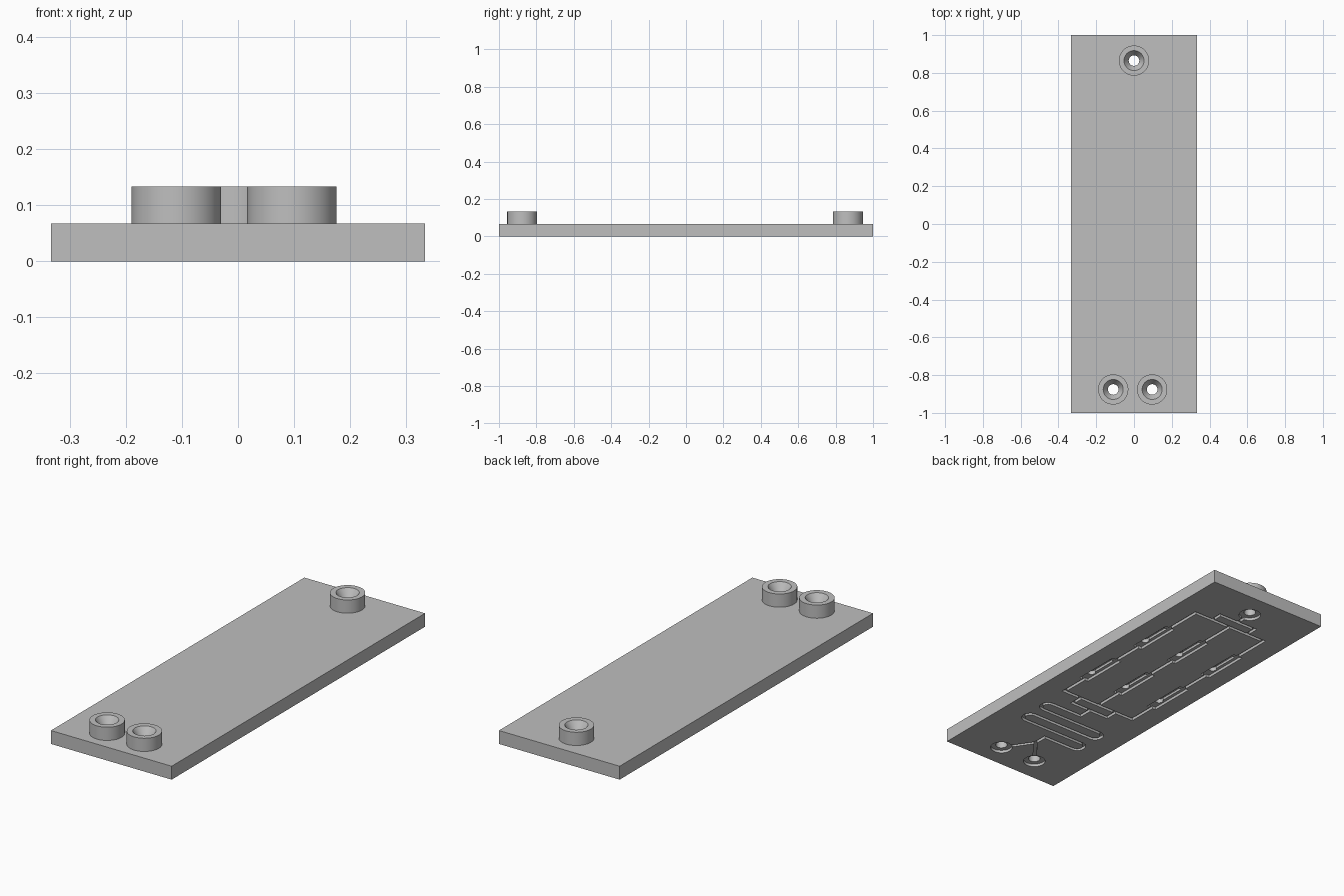
import bpy, bmesh, math
from mathutils import Vector

cube = bpy.data.objects.get("Cube")
if cube:
    bpy.data.objects.remove(cube)

THICK = 0.067          # plate thickness
TOP = 0.133            # top of the ports
WIDTH = 0.016          # channel width
DEPTH = 0.014          # channel depth
HOLE = 0.028           # port bore radius
PORTS = {"left_inlet_port": (0.096, -0.876),
         "right_inlet_port": (-0.11, -0.876),
         "outlet_port": (0, 0.865)}

grey = bpy.data.materials.new("plain_grey")
grey.use_nodes = True
grey.diffuse_color = (0.52, 0.52, 0.52, 1)
grey.node_tree.nodes["Principled BSDF"].inputs["Base Color"].default_value = (0.52, 0.52, 0.52, 1)


def make_object(name, bm):
    bmesh.ops.recalc_face_normals(bm, faces=bm.faces[:])
    mesh = bpy.data.meshes.new(name)
    bm.to_mesh(mesh)
    bm.free()
    mesh.materials.append(grey)
    obj = bpy.data.objects.new(name, mesh)
    bpy.context.collection.objects.link(obj)
    return obj


def activate(obj):
    bpy.ops.object.select_all(action='DESELECT')
    obj.select_set(True)
    bpy.context.view_layer.objects.active = obj


def raise_faces(bm, faces, depth):
    """Turn flat faces below the plate into a solid reaching the given depth."""
    new = bmesh.ops.extrude_face_region(bm, geom=faces, use_keep_orig=True)["geom"]
    for v in new:
        if isinstance(v, bmesh.types.BMVert):
            v.co.z = depth


def channel(bm, path, width=WIDTH, depth=DEPTH):
    """Ribbon of constant width along a path, made solid."""
    pts = [Vector(p) for p in path]
    pts[0] += (pts[0] - pts[1]).normalized() * WIDTH / 2
    pts[-1] += (pts[-1] - pts[-2]).normalized() * WIDTH / 2
    pairs = []
    for i, p in enumerate(pts):
        a = (p - pts[i - 1]).normalized() if i else (pts[1] - p).normalized()
        b = (pts[i + 1] - p).normalized() if i < len(pts) - 1 else a
        t = (a + b).normalized()
        n = Vector((-t.y, t.x)) * width / 2 / max(t.dot(a), 0.5)
        pairs.append([bm.verts.new((q.x, q.y, -0.02)) for q in (p + n, p - n)])
    faces = [bm.faces.new((p[0], p[1], q[1], q[0])) for p, q in zip(pairs, pairs[1:])]
    raise_faces(bm, faces, depth)


def disc(bm, x, y, radius, depth, sides=48):
    ring = [bm.verts.new((x + radius * math.cos(k * math.tau / sides),
                          y + radius * math.sin(k * math.tau / sides), -0.02))
            for k in range(sides)]
    raise_faces(bm, [bm.faces.new(ring)], depth)


# Everything carved from the underside
bm = bmesh.new()

# Port wells and through holes
for x, y in PORTS.values():
    disc(bm, x, y, 0.052, DEPTH)
    disc(bm, x, y, HOLE, THICK + 0.02)

# Inlet arms meeting in a Y
for x, y in list(PORTS.values())[:2]:
    channel(bm, [(x, y), (0, -0.735)])

# Serpentine mixer with round turns
pitch, reach = 1 / 15, 0.175
path = [(0, -0.735), (0, -10 * pitch)]
for turn in range(4):
    side = -1 if turn % 2 == 0 else 1
    mid = (turn - 9.5) * pitch
    for k in range(13):
        a = -math.pi / 2 + k * math.pi / 12
        path.append((side * (reach + pitch / 2 * math.cos(a)), mid + pitch / 2 * math.sin(a)))
path += [(0, -6 * pitch), (0, -0.33)]
channel(bm, path)

# Splitting and joining trees
for outer, inner in ((-0.33, -0.267), (0.773, 0.713)):
    channel(bm, [(-0.108, inner), (-0.108, outer), (0.108, outer), (0.108, inner)])
    channel(bm, [(-0.212, inner), (0.212, inner)])
channel(bm, [(0, 0.773), PORTS["outlet_port"]])

# Three lanes, each with two chambers holding a pit and a slot
for x in (-0.212, 0, 0.212):
    channel(bm, [(x, -0.267), (x, 0.713)])
    for y in (0, 0.4):
        channel(bm, [(x, y - 0.115), (x, y + 0.115)], 0.052)
        channel(bm, [(x, y - 0.065), (x, y + 0.08)], 0.02, 0.026)
        disc(bm, x, y - 0.065, 0.019, 0.034, 24)
cutter = make_object("channel_cutter", bm)
cutter.hide_render = True

# Plate
bm = bmesh.new()
bmesh.ops.create_cube(bm, size=1)
for v in bm.verts:
    v.co = (v.co.x * 0.667, v.co.y * 2, (v.co.z + 0.5) * THICK)
plate = make_object("plate", bm)
cut = plate.modifiers.new("channels", 'BOOLEAN')
cut.operation = 'DIFFERENCE'
cut.solver = 'EXACT'
cut.use_self = True
cut.object = cutter
activate(plate)
bpy.ops.object.modifier_apply(modifier=cut.name)
bpy.data.objects.remove(cutter)
bpy.ops.object.shade_smooth_by_angle(angle=math.radians(30))

# Ports: lathed collars with a funnel leading to the bore
profile = [(0.08, THICK), (0.08, TOP), (0.053, TOP), (HOLE, TOP - 0.037), (HOLE, THICK)]
for name, (x, y) in PORTS.items():
    bm = bmesh.new()
    sides = 48
    rings = [[bm.verts.new((x + r * math.cos(k * math.tau / sides),
                            y + r * math.sin(k * math.tau / sides), z)) for r, z in profile]
             for k in range(sides)]
    for k in range(sides):
        a, b = rings[k], rings[(k + 1) % sides]
        for i in range(len(profile) - 1):
            bm.faces.new((a[i], b[i], b[i + 1], a[i + 1]))
    activate(make_object(name, bm))
    bpy.ops.object.shade_smooth_by_angle(angle=math.radians(30))
